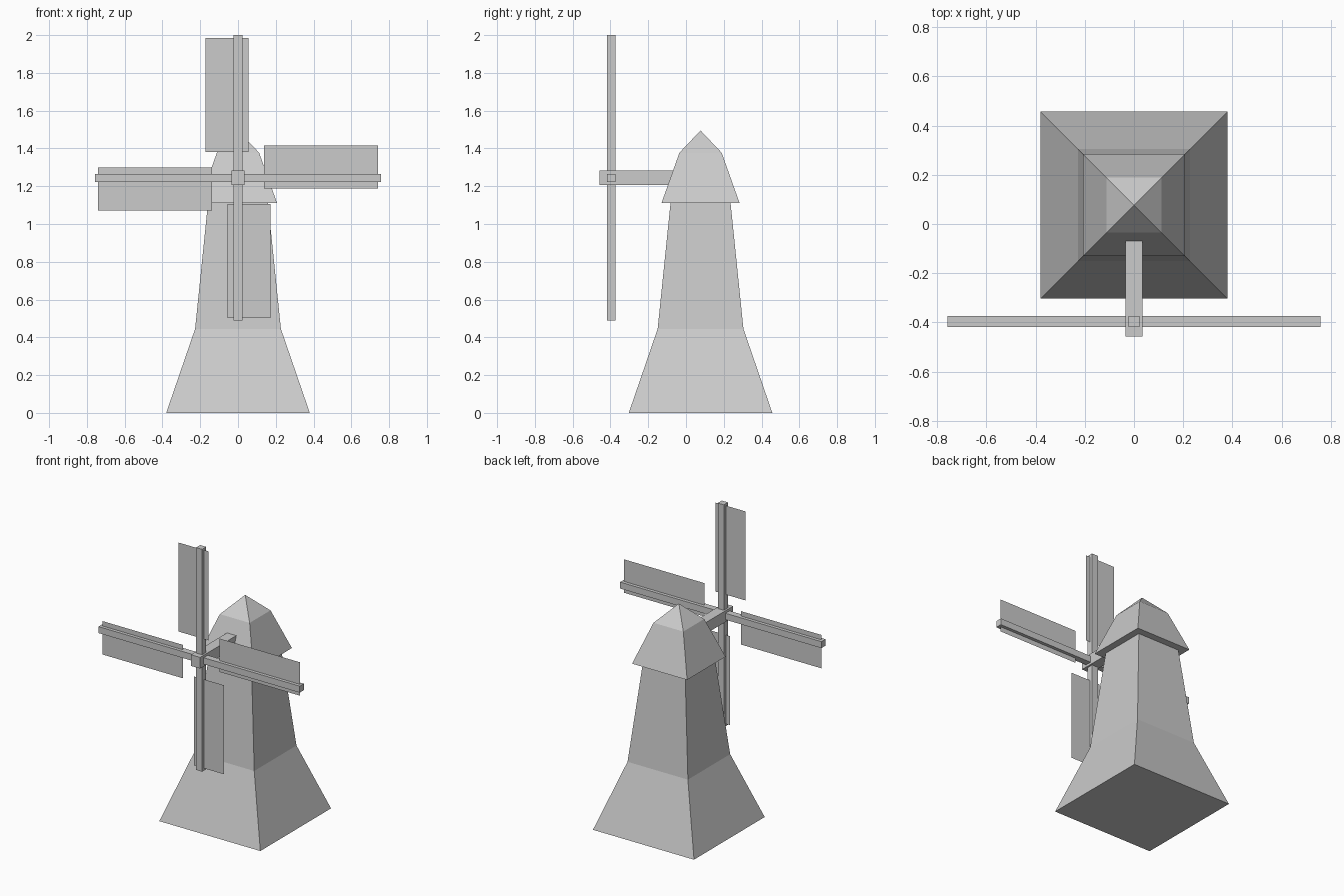
import bpy, bmesh
from math import radians
from mathutils import Matrix, Vector

if "Cube" in bpy.data.objects:
    bpy.data.objects.remove(bpy.data.objects["Cube"])

CY = 0.077                             # tower centre line in y
HUB = Vector((0, -0.396, 1.244))       # centre of the sail cross


def finish(name, bm):
    bmesh.ops.recalc_face_normals(bm, faces=bm.faces)
    me = bpy.data.meshes.new(name)
    bm.to_mesh(me)
    bm.free()
    ob = bpy.data.objects.new(name, me)
    bpy.context.collection.objects.link(ob)
    return ob


def square_tower(name, profile, apex=None):
    """Loft square rings given as (half width, z); close with a cap or a point."""
    bm = bmesh.new()
    rings = [[bm.verts.new((sx * h, CY + sy * h, z))
              for sx, sy in ((-1, -1), (1, -1), (1, 1), (-1, 1))]
             for h, z in profile]
    for a, b in zip(rings, rings[1:]):
        for i in range(4):
            j = (i + 1) % 4
            bm.faces.new((a[i], a[j], b[j], b[i]))
    bm.faces.new(rings[0][::-1])
    if apex:
        tip = bm.verts.new((0, CY, apex))
        for i in range(4):
            bm.faces.new((rings[-1][i], rings[-1][(i + 1) % 4], tip))
    else:
        bm.faces.new(rings[-1])
    return finish(name, bm)


def box(name, centre, size):
    bm = bmesh.new()
    bmesh.ops.create_cube(bm, size=1)
    bmesh.ops.scale(bm, vec=size, verts=bm.verts)
    bmesh.ops.translate(bm, vec=centre, verts=bm.verts)
    return finish(name, bm)


# Tower body and overhanging roof cap
square_tower("tower", [(0.38, 0), (0.227, 0.445), (0.159, 1.11)])
square_tower("roof_cap", [(0.207, 1.11), (0.112, 1.377)], apex=1.495)

# Axle running from the front into the cap
box("axle", (0, -0.257, 1.245), (0.07, 0.4, 0.076))

# Crossed sail arms
box("vertical_arm", HUB, (0.046, 0.044, 1.512))
box("horizontal_arm", HUB, (1.514, 0.044, 0.044))

# Four thin sails, each offset to one side of its arm
for k, side in enumerate(("top", "right", "bottom", "left")):
    bm = bmesh.new()
    bm.faces.new([bm.verts.new((x, 0, z)) for x, z in
                  ((-0.172, 0.137), (0.055, 0.137), (0.055, 0.742), (-0.172, 0.742))])
    bm.transform(Matrix.Translation(HUB) @ Matrix.Rotation(radians(90 * k), 4, 'Y'))
    finish(side + "_sail", bm)
